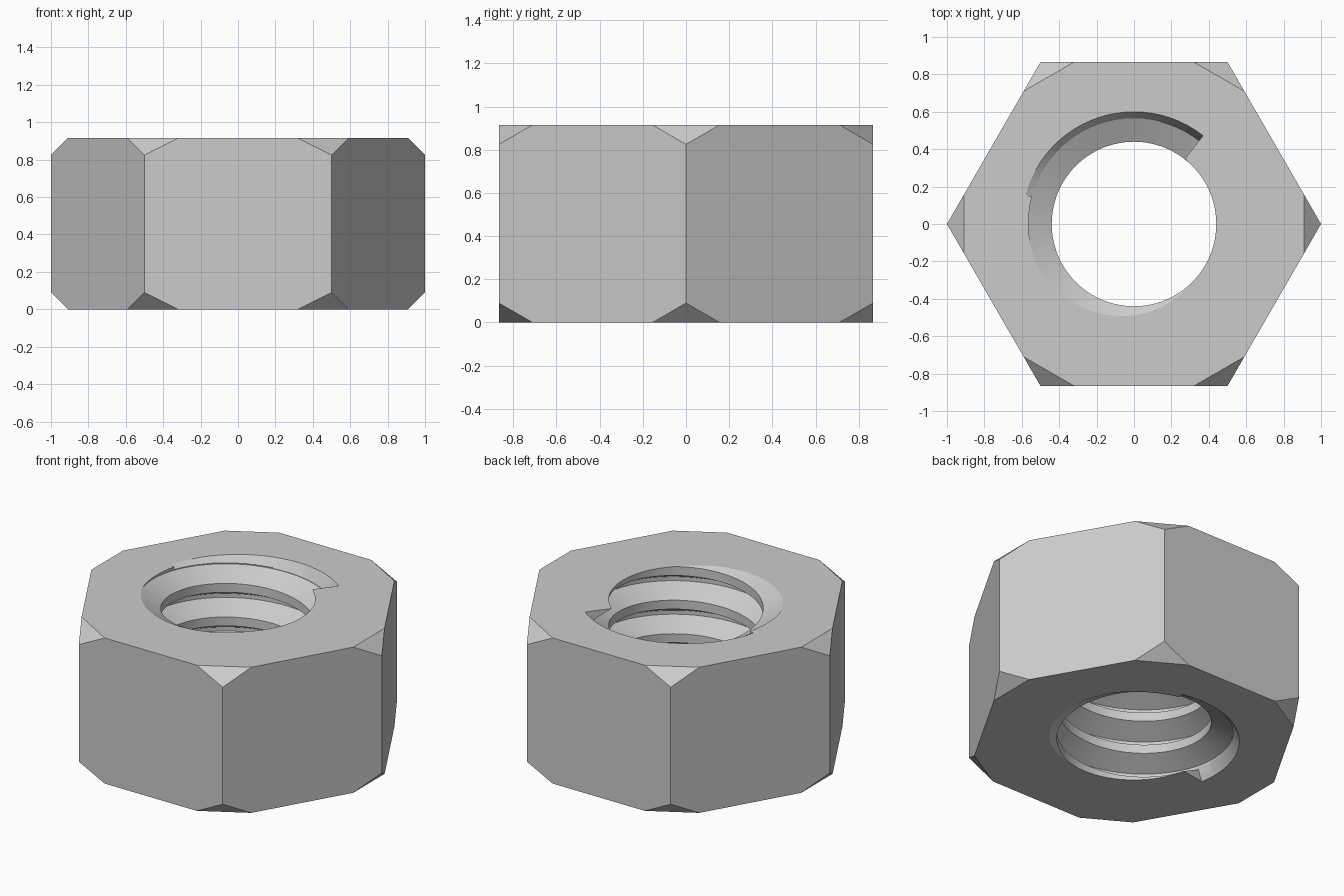
import bpy, bmesh
from math import cos, sin, radians, tau

cube = bpy.data.objects.get("Cube")
if cube:
    bpy.data.objects.remove(cube, do_unlink=True)

HEIGHT = 0.915
CHAMFER = 0.09
PITCH = 0.211
MINOR, MAJOR = 0.44, 0.565
FLANK, ROOT = 0.065, 0.025
SEGMENTS = 72


def finish(name, bm):
    bmesh.ops.recalc_face_normals(bm, faces=bm.faces[:])
    mesh = bpy.data.meshes.new(name)
    bm.to_mesh(mesh)
    bm.free()
    obj = bpy.data.objects.new(name, mesh)
    bpy.context.collection.objects.link(obj)
    return obj


def polar(radius, angle, z):
    return (radius * cos(angle), radius * sin(angle), z)


def hex_body():
    """Hexagonal block with its corners cut at 45 degrees."""
    bm = bmesh.new()
    for k in range(6):
        a = k * tau / 6
        for z, zc in ((0, CHAMFER), (HEIGHT, HEIGHT - CHAMFER)):
            bm.verts.new(polar(1, a, zc))
            for side in (-1, 1):
                x, y = 1 - CHAMFER, side * CHAMFER * 3 ** 0.5
                bm.verts.new((x * cos(a) - y * sin(a), x * sin(a) + y * cos(a), z))
    bmesh.ops.convex_hull(bm, input=bm.verts[:])
    bmesh.ops.dissolve_limit(bm, angle_limit=0.02, verts=bm.verts[:], edges=bm.edges[:])
    return finish("hex_nut", bm)


def thread_cutter():
    """Right-handed helical core, longer than the nut at both ends."""
    bm = bmesh.new()
    profile = ((MINOR, 0), (MAJOR, FLANK), (MAJOR, FLANK + ROOT), (MINOR, 2 * FLANK + ROOT))
    turns = 9
    start = HEIGHT - 0.11 - PITCH * 125 / 360 - 7 * PITCH
    columns = []
    for j in range(SEGMENTS + 1):
        lift = start + PITCH * j / SEGMENTS
        angle = tau * (j % SEGMENTS) / SEGMENTS
        columns.append([bm.verts.new(polar(r, angle, lift + t * PITCH + z))
                        for t in range(turns) for r, z in profile])
    # Each spiral end closes to a tip, with one radial face across the step
    low, high = bm.verts.new((0, 0, -1.5)), bm.verts.new((0, 0, HEIGHT + 1.5))
    for a, b in zip(columns, columns[1:]):
        for i in range(len(a) - 1):
            bm.faces.new((a[i], b[i], b[i + 1], a[i + 1]))
        bm.faces.new((b[0], a[0], low))
        bm.faces.new((a[-1], b[-1], high))
    bm.faces.new(columns[0][:5] + [low])
    bm.faces.new(columns[-1][-5:] + [high])
    bmesh.ops.remove_doubles(bm, verts=bm.verts[:], dist=0.0005)
    return finish("thread_cutter", bm)


def runout_cutter(name, bottom):
    """Open end of the thread groove, widening to the face of the nut."""
    bm = bmesh.new()
    rings = []
    steps = 24
    for j in range(steps + 1):
        deg = 52 + 113 * j / steps
        floor = HEIGHT - 0.041 + PITCH * (deg - 125) / 360
        section = ((0.38, floor), (0.563, floor), (0.6, HEIGHT), (0.6, HEIGHT + 0.1), (0.38, HEIGHT + 0.1))
        a = radians(242 - deg if bottom else deg)
        rings.append([bm.verts.new(polar(r, a, HEIGHT - z if bottom else z)) for r, z in section])
    for a, b in zip(rings, rings[1:]):
        for i in range(len(a)):
            k = (i + 1) % len(a)
            bm.faces.new((a[i], b[i], b[k], a[k]))
    bm.faces.new(rings[0])
    bm.faces.new(rings[-1])
    return finish(name, bm)


# Steel colour
steel = bpy.data.materials.new("grey_steel")
steel.use_nodes = True
colour = (0.6, 0.6, 0.6, 1)
steel.diffuse_color = colour
steel.node_tree.nodes["Principled BSDF"].inputs["Base Color"].default_value = colour

# Nut body with the threaded bore cut out
nut = hex_body()
nut.data.materials.append(steel)
bpy.context.view_layer.objects.active = nut
nut.select_set(True)
cutters = [thread_cutter(), runout_cutter("top_runout", False), runout_cutter("bottom_runout", True)]
for cutter in cutters:
    cutter.hide_render = True
    cutter.data.materials.append(steel)
    mod = nut.modifiers.new("cut", "BOOLEAN")
    mod.operation = "DIFFERENCE"
    mod.solver = "EXACT"
    mod.object = cutter
    bpy.ops.object.modifier_apply(modifier=mod.name)
    bpy.data.objects.remove(cutter, do_unlink=True)

bpy.ops.object.shade_smooth_by_angle(angle=radians(25))
